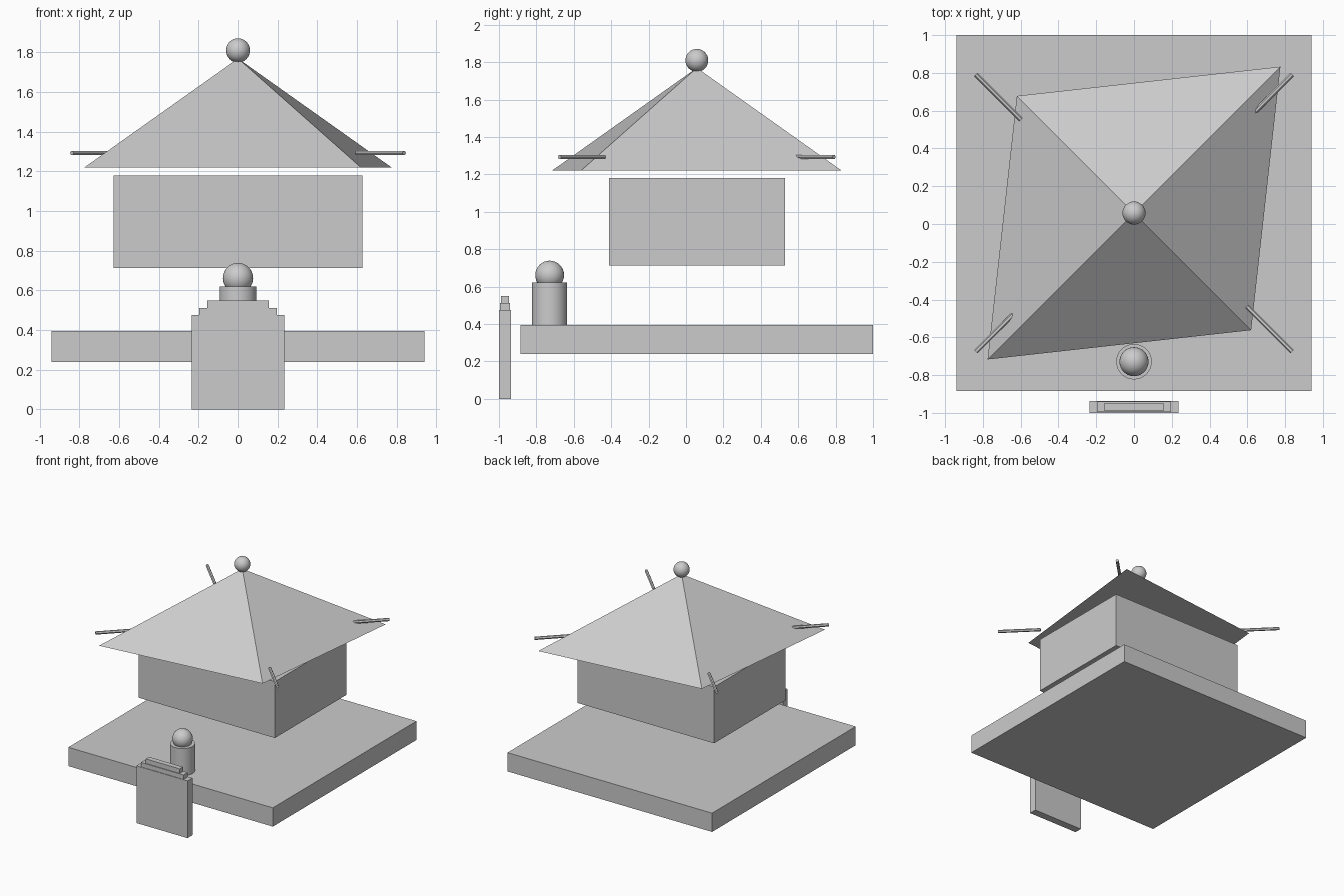
import bpy
from math import pi, atan2
from mathutils import Matrix

if "Cube" in bpy.data.objects:
    bpy.data.objects.remove(bpy.data.objects["Cube"])

stone = bpy.data.materials.new("stone grey")
stone.use_nodes = True
GREY = (0.6, 0.6, 0.6, 1)
stone.diffuse_color = GREY
stone.node_tree.nodes["Principled BSDF"].inputs["Base Color"].default_value = GREY

CENTRE_Y = 0.058  # axis of the building
STELE_Y = -0.968


def finish(name, smooth=False):
    obj = bpy.context.object
    obj.name = name
    obj.data.materials.append(stone)
    if smooth:
        bpy.ops.object.shade_smooth_by_angle()
    return obj


def box(name, width, depth, bottom, top, y):
    bpy.ops.mesh.primitive_cube_add(size=1, location=(0, y, (bottom + top) / 2))
    obj = finish(name)
    obj.data.transform(Matrix.Diagonal((width, depth, top - bottom, 1)))


def ball(name, radius, y, z):
    bpy.ops.mesh.primitive_uv_sphere_add(segments=32, ring_count=16, radius=radius, location=(0, y, z))
    finish(name, smooth=True)


# Terrace and hall
box("terrace", 1.88, 1.885, 0.24, 0.396, CENTRE_Y)
box("hall", 1.256, 0.94, 0.712, 1.18, CENTRE_Y)

# Pyramid roof, stretched along one diagonal
bpy.ops.mesh.primitive_cone_add(vertices=4, radius1=1, depth=0.55, location=(0, CENTRE_Y, 1.495))
roof = finish("roof")
roof.data.transform(Matrix.Rotation(pi / 4, 4, "Z") @ Matrix.Diagonal((1.096, 0.877, 1, 1)))
ball("roof_finial", 0.061, CENTRE_Y, 1.81)

# Hexagonal eave poles at the four corners
for side, sx in (("left", 1), ("right", -1)):
    for end, sy in (("front", -1), ("back", 1)):
        bpy.ops.mesh.primitive_cylinder_add(
            vertices=6, radius=0.0125, depth=0.338,
            location=(sx * 0.718, CENTRE_Y + sy * 0.614, 1.293))
        pole = finish(f"eave_pole_{end}_{side}")
        lay_flat = Matrix.Rotation(pi / 2, 4, "Y")
        pole.data.transform(Matrix.Rotation(atan2(sy, sx), 4, "Z") @ lay_flat)

# Incense urn with a round lid
bpy.ops.mesh.primitive_cylinder_add(vertices=32, radius=0.094, depth=0.226, location=(0, -0.729, 0.508))
finish("urn", smooth=True)
ball("urn_lid", 0.077, -0.729, 0.662)

# Stepped stone tablet in front
box("tablet", 0.47, 0.064, 0, 0.475, STELE_Y)
box("tablet_lower_step", 0.392, 0.055, 0.475, 0.512, STELE_Y)
box("tablet_upper_step", 0.312, 0.043, 0.512, 0.55, STELE_Y)
